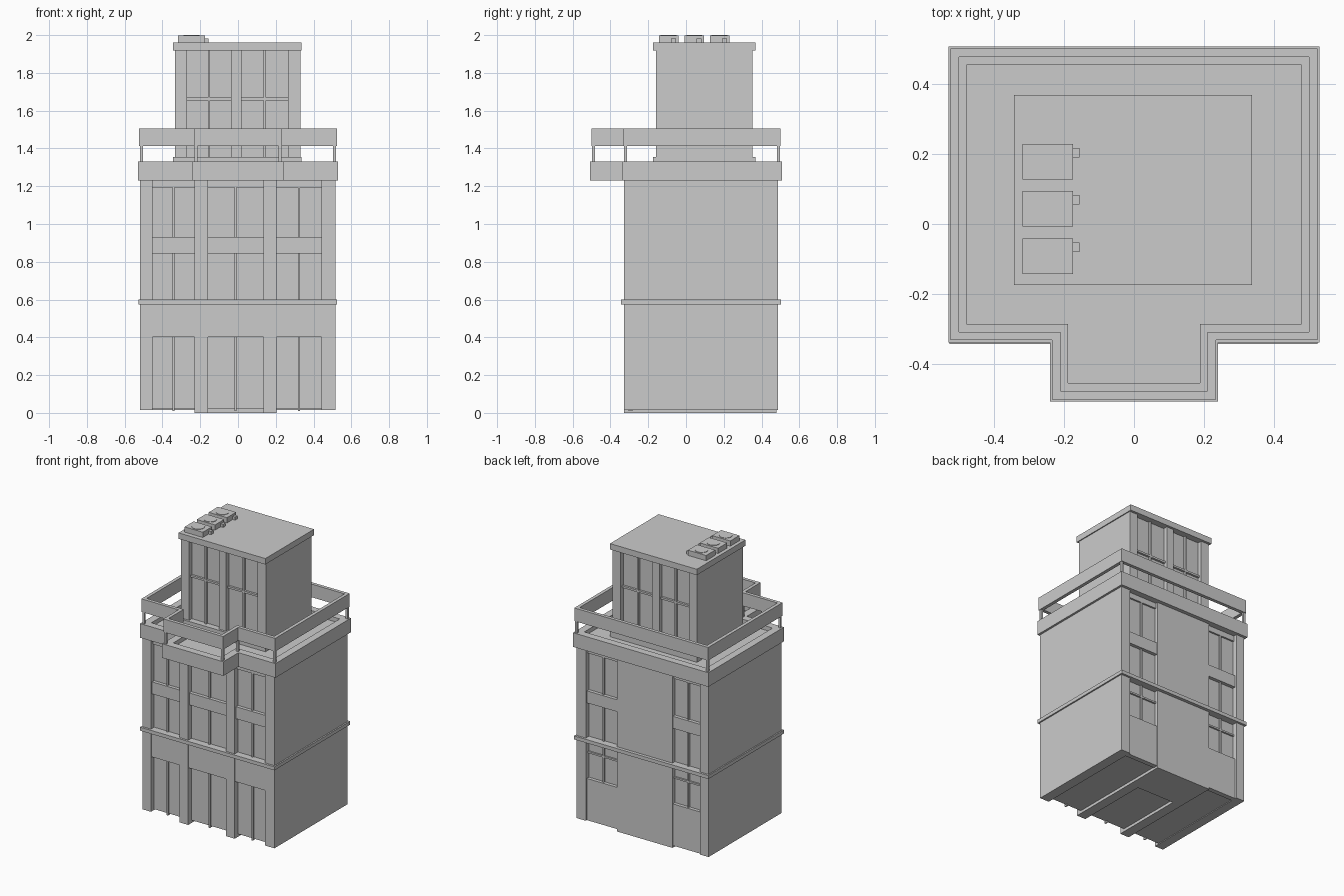
import bpy, bmesh

if "Cube" in bpy.data.objects:
    bpy.data.objects.remove(bpy.data.objects["Cube"])


def box(name, x0, x1, y0, y1, z0, z1):
    bm = bmesh.new()
    bmesh.ops.create_cube(bm, size=1)
    for v in bm.verts:
        v.co = ((x0 + x1) / 2 + v.co.x * (x1 - x0),
                (y0 + y1) / 2 + v.co.y * (y1 - y0),
                (z0 + z1) / 2 + v.co.z * (z1 - z0))
    return finish(name, bm)


def finish(name, bm):
    bmesh.ops.recalc_face_normals(bm, faces=bm.faces)
    me = bpy.data.meshes.new(name)
    bm.to_mesh(me)
    bm.free()
    ob = bpy.data.objects.new(name, me)
    bpy.context.collection.objects.link(ob)
    return ob


def outline(d):
    # terrace footprint with front bay, inset by d
    x, b, f, bx, bf = 0.53 - d, 0.507 - d, -0.338 + d, 0.24 - d, -0.507 + d
    return [(-x, b), (-x, f), (-bx, f), (-bx, bf), (bx, bf), (bx, f), (x, f), (x, b)]


def ring(name, d0, d1, z0, z1):
    bm = bmesh.new()
    loops = [[bm.verts.new((x, y, z)) for x, y in outline(d)]
             for d, z in ((d0, z0), (d0, z1), (d1, z1), (d1, z0))]
    for k in range(4):
        a, b = loops[k], loops[(k + 1) % 4]
        for i in range(8):
            j = (i + 1) % 8
            bm.faces.new((a[i], a[j], b[j], b[i]))
    return finish(name, bm)


def plate(name, d, z0, z1):
    bm = bmesh.new()
    f = bm.faces.new([bm.verts.new((x, y, z0)) for x, y in outline(d)])
    r = bmesh.ops.extrude_face_region(bm, geom=[f])
    for v in r["geom"]:
        if isinstance(v, bmesh.types.BMVert):
            v.co.z = z1
    return finish(name, bm)


F, B = -0.328, 0.488          # front and back wall planes
GF, GB = -0.292, 0.452        # glazing planes
side_bays = [(-0.452, -0.23), (0.204, 0.443)]
bays = side_bays + [(-0.16, 0.135)]

# main body: glazing core, outer walls, middle piers, back wall
box("glazing_core", -0.46, 0.45, GF, GB, 0.02, 1.25)
box("left_wall", -0.518, -0.452, F, B, 0.015, 1.25)
box("right_wall", 0.443, 0.515, F, B, 0.015, 1.25)
box("left_pier", -0.23, -0.16, F, 0.44, 0.0, 1.25)
box("right_pier", 0.135, 0.204, F, 0.44, 0.0, 1.25)
box("back_wall", -0.23, 0.204, 0.2, B - 0.008, 0.0, 1.25)

# front spandrels, lintels and mullions
for x0, x1 in bays:
    m = (x0 + x1) / 2
    box("front_ground_spandrel", x0, x1, F + 0.004, GF + 0.01, 0.403, 0.59)
    box("front_spandrel", x0, x1, F + 0.012, GF + 0.01, 0.845, 0.93)
    box("front_lintel", x0, x1, GF - 0.012, GF + 0.01, 1.192, 1.24)
    box("front_mullion", m - 0.005, m + 0.005, GF - 0.012, GF + 0.01, 0.01, 1.2)

# back panels, transoms and mullions
for x0, x1 in side_bays:
    m = (x0 + x1) / 2
    box("back_ground_panel", x0, x1, GB - 0.01, B - 0.012, 0.015, 0.31)
    box("back_spandrel", x0, x1, GB - 0.01, B - 0.012, 0.845, 0.93)
    box("back_transom", x0, x1, GB - 0.01, GB + 0.012, 0.485, 0.497)
    box("back_lintel", x0, x1, GB - 0.01, GB + 0.012, 1.192, 1.24)
    box("back_mullion", m - 0.005, m + 0.005, GB - 0.01, GB + 0.012, 0.3, 1.2)

# string course between floors
box("floor_band", -0.527, 0.525, -0.343, 0.503, 0.575, 0.6)

# terrace: deck, parapet, raised rail on posts
plate("terrace_deck", 0.04, 1.232, 1.30)
ring("parapet", 0.0, 0.052, 1.23, 1.33)
ring("rail", 0.006, 0.03, 1.412, 1.505)
for x, y in outline(0.018):
    box("rail_post", x - 0.008, x + 0.008, y - 0.008, y + 0.008, 1.32, 1.42)

# penthouse walls, piers, plinth and roof
PF, PB = -0.16, 0.352
box("penthouse_core", -0.3, 0.3, PF + 0.03, PB - 0.03, 1.29, 1.93)
for x0, x1 in ((-0.333, -0.27), (-0.037, 0.019), (0.265, 0.33)):
    box("penthouse_pier", x0, x1, PF, PB, 1.29, 1.93)
box("penthouse_plinth", -0.343, 0.337, -0.175, 0.367, 1.29, 1.355)
box("penthouse_roof", -0.343, 0.337, -0.175, 0.369, 1.918, 1.96)
for x0, x1 in ((-0.27, -0.037), (0.019, 0.265)):
    m = (x0 + x1) / 2
    for y0, y1 in ((PF + 0.015, PF + 0.04), (PB - 0.04, PB - 0.015)):
        box("penthouse_mullion", m - 0.006, m + 0.006, y0, y1, 1.35, 1.92)
        box("penthouse_transom", x0, x1, y0, y1, 1.655, 1.669)

# rooftop air units with fan discs and outlet pipes
for y in (0.178, 0.044, -0.092):
    box("air_unit", -0.318, -0.175, y - 0.051, y + 0.051, 1.96, 1.997)
    box("air_unit_outlet", -0.176, -0.156, y + 0.012, y + 0.039, 1.96, 1.982)
    bm = bmesh.new()
    bmesh.ops.create_cone(bm, cap_ends=True, segments=24, radius1=0.042,
                          radius2=0.042, depth=0.006)
    bmesh.ops.translate(bm, verts=bm.verts, vec=(-0.247, y, 1.997))
    finish("air_unit_fan", bm)
